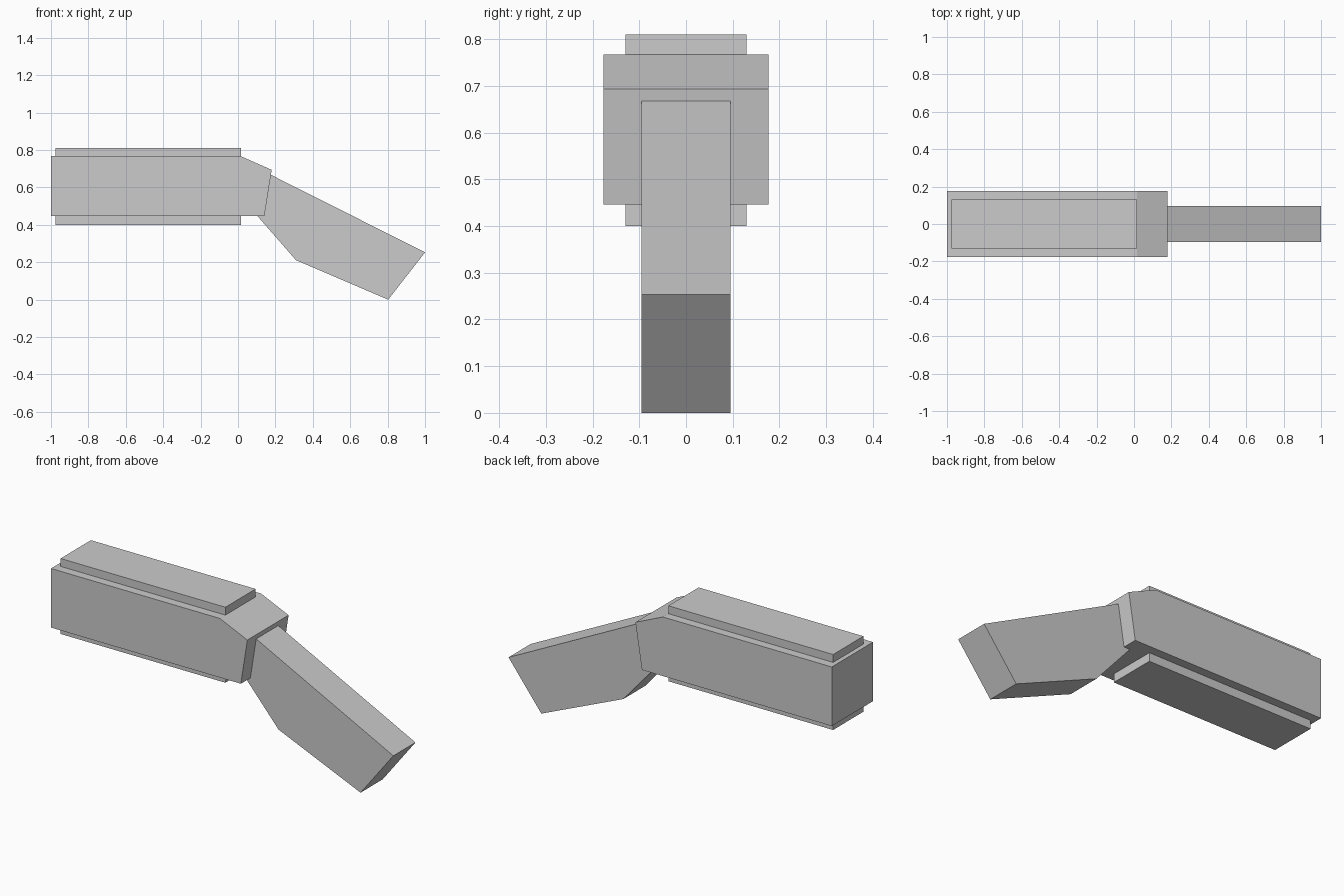
import bpy, bmesh

if "Cube" in bpy.data.objects:
    bpy.data.objects.remove(bpy.data.objects["Cube"])


def prism(name, profile, half_width):
    """Extrude an XZ side profile symmetrically across y."""
    bm = bmesh.new()
    face = bm.faces.new([bm.verts.new((x, -half_width, z)) for x, z in profile])
    ext = bmesh.ops.extrude_face_region(bm, geom=[face])
    verts = [v for v in ext["geom"] if isinstance(v, bmesh.types.BMVert)]
    bmesh.ops.translate(bm, verts=verts, vec=(0, 2 * half_width, 0))
    bmesh.ops.recalc_face_normals(bm, faces=bm.faces)
    mesh = bpy.data.meshes.new(name)
    bm.to_mesh(mesh)
    bm.free()
    obj = bpy.data.objects.new(name, mesh)
    bpy.context.collection.objects.link(obj)
    return obj


# Main body with sloped shoulder and slanted end
prism("body", [(-1, 0.446), (0.141, 0.446), (0.18, 0.694),
               (0.015, 0.767), (-1, 0.767)], 0.177)

# Raised plates on the top and underside
for name, low, high in (("top_plate", 0.764, 0.81), ("bottom_plate", 0.40, 0.449)):
    prism(name, [(-0.975, low), (0.015, low), (0.015, high), (-0.975, high)], 0.13)

# Angled handle, its root set into the body
prism("handle", [(0.09, 0.463), (0.31, 0.211), (0.803, 0.0),
                 (1.0, 0.253), (0.165, 0.673)], 0.095)
